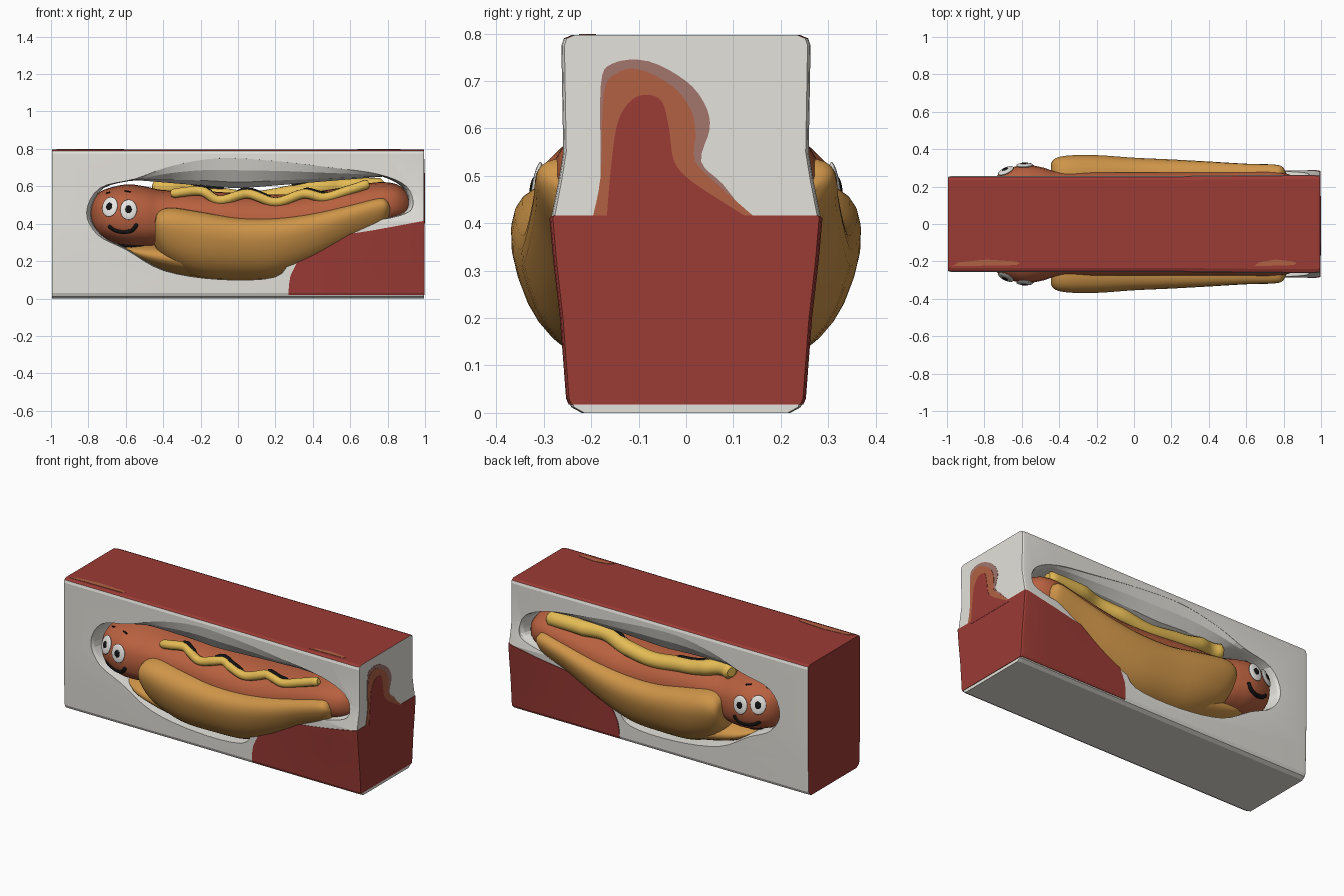
import bpy, bmesh, math
from mathutils import Vector

if "Cube" in bpy.data.objects:
    bpy.data.objects.remove(bpy.data.objects["Cube"])


def material(name, r, g, b):
    m = bpy.data.materials.new(name)
    m.diffuse_color = (r, g, b, 1)
    m.use_nodes = True
    m.node_tree.nodes["Principled BSDF"].inputs["Base Color"].default_value = (r, g, b, 1)
    return m


RED = material("carton_red", .33, .044, .036)
WHITE = material("carton_white", .78, .76, .71)
SAUSAGE = material("sausage_brown", .48, .118, .05)
BUN = material("bun_tan", .62, .3, .066)
MUSTARD = material("mustard_yellow", .78, .5, .09)
BLACK = material("black", .006, .006, .006)
EYE = material("eye_white", .8, .79, .76)
ORANGE = material("drip_orange", .44, .12, .055)
BROWN = material("drip_brown", .36, .18, .155)


# ---- helpers ----
def loft(name, rings, mats, angle=40):
    """Skin a row of equal-length rings and close both ends."""
    bm = bmesh.new()
    rows = [[bm.verts.new(p) for p in ring] for ring in rings]
    for a, b in zip(rows, rows[1:]):
        for i in range(len(a)):
            j = (i + 1) % len(a)
            bm.faces.new((a[i], a[j], b[j], b[i]))
    bm.faces.new(rows[0])
    bm.faces.new(rows[-1])
    bmesh.ops.recalc_face_normals(bm, faces=bm.faces)
    me = bpy.data.meshes.new(name)
    bm.to_mesh(me)
    bm.free()
    ob = bpy.data.objects.new(name, me)
    bpy.context.collection.objects.link(ob)
    for m in mats:
        me.materials.append(m)
    smooth(ob, angle)
    return ob


def select(ob):
    bpy.ops.object.select_all(action='DESELECT')
    ob.select_set(True)
    bpy.context.view_layer.objects.active = ob


def smooth(ob, angle):
    select(ob)
    bpy.ops.object.shade_smooth_by_angle(angle=math.radians(angle))


def boolean(ob, cutter, op):
    cutter.hide_render = True
    mod = ob.modifiers.new("cut", 'BOOLEAN')
    mod.object, mod.operation, mod.solver = cutter, op, 'EXACT'
    select(ob)
    bpy.ops.object.modifier_apply(modifier=mod.name)
    bpy.data.objects.remove(cutter)
    smooth(ob, 14)


def spline(pts, n=4, closed=False):
    """Catmull-Rom resampling of a few control points."""
    pts = [Vector(p) for p in pts]
    k = len(pts)
    at = (lambda i: pts[i % k]) if closed else (lambda i: pts[max(0, min(k - 1, i))])
    out = []
    for i in range(k if closed else k - 1):
        a, b, c, d = (at(i + o) for o in (-1, 0, 1, 2))
        for s in range(n):
            t = s / n
            out.append(.5 * (2 * b + (c - a) * t + (2 * a - 5 * b + 4 * c - d) * t * t
                             + (3 * b - a - 3 * c + d) * t ** 3))
    return out if closed else out + [pts[-1]]


def spow(v, p):
    return math.copysign(abs(v) ** p, v)


def oval(x, low, high, half, yc=0, p=1, skew=0, n=28):
    ring = []
    for i in range(n):
        t = 2 * math.pi * i / n
        s = spow(math.sin(t), p)
        ring.append((x, yc + half * spow(math.cos(t), p) + skew * s,
                     (low + high) / 2 + (high - low) / 2 * s))
    return ring


def tube(name, pts, radius, mat):
    cu = bpy.data.curves.new(name, 'CURVE')
    cu.dimensions, cu.bevel_depth, cu.bevel_resolution = '3D', radius, 3
    cu.use_fill_caps = True
    sp = cu.splines.new('POLY')
    sp.points.add(len(pts) - 1)
    for i, p in enumerate(pts):
        sp.points[i].co = (*p, 1)
        sp.points[i].radius = .6 if i in (0, len(pts) - 1) else 1
    cu.materials.append(mat)
    ob = bpy.data.objects.new(name, cu)
    bpy.context.collection.objects.link(ob)


# ---- carton ----
PROFILE = [(.22, 0, 0), (.242, 0, .012), (.25, 0, .03), (.255, .008, .2), (.257, .02, .32),
           (.257, .028, .41), (.257, .012, .49), (.257, .002, .55), (.257, .006, .775),
           (.252, .006, .79), (.235, .006, .797)]
STATIONS = [(-.995, .975), (-.988, .99), (-.97, 1), (.2, 1), (.4, 1), (.6, 1), (.8, 1),
            (.97, 1), (.988, .99), (.995, .975)]


def carton_rings(grow):
    rings = []
    for x, s in STATIONS:
        b = max(0, min(1, (x - .25) / .5))
        half = [((y + k * b + grow) * s, z) for y, k, z in PROFILE]
        ring = half + [(-y, z) for y, z in reversed(half)]
        rings.append([(x + math.copysign(grow, x), y, z) for y, z in ring])
    return rings


carton = loft("carton", carton_rings(0), [WHITE, RED])
for f in carton.data.polygons:
    f.material_index = int(f.normal.z > .6 or f.normal.x < -.6)

# dished window through the carton
OUTLINE = spline([(-.81, .46), (-.75, .34), (-.6, .262), (-.4, .15), (-.1, .102), (.2, .115),
                  (.29, .22), (.4, .325), (.6, .39), (.87, .445), (.935, .5), (.9, .6), (.75, .665),
                  (.5, .7), (.2, .735), (-.1, .75), (-.35, .71), (-.55, .64), (-.74, .59)], 4, True)


def window_ring(y, t):
    ring = []
    for x, z in OUTLINE:
        inner = min(z, .588 + .08 * abs(x))
        ring.append((x * (1 - .03 * t), y, z + (inner - z) * t))
    return ring


depths = [(-.36, -.05), (-.256, 0), (-.24, .4), (-.2, .8), (-.12, 1)]
rows = depths + [(-y, t) for y, t in reversed(depths)]
boolean(carton, loft("window_cutter", [window_ring(y, t) for y, t in rows], []), 'DIFFERENCE')

# red wave around the +x end
wave = [(.27, .018), (.272, .07)] + [tuple(p) for p in spline(
    [(.28, .12), (.33, .215), (.41, .285), (.54, .334), (.75, .37), (1.1, .435)])] + [(1.1, .018)]
wrap = loft("red_wave", carton_rings(.003), [RED])
boolean(wrap, loft("wave_cutter", [[(x, y, z) for x, z in wave] for y in (-.5, .5)], []), 'INTERSECT')

# sauce drip on the +x end, in three thin layers
DRIPS = [
    ("drip_outer", BROWN, .9965, [(-.19, .4), (-.18, .5), (-.18, .69), (-.155, .737), (-.08, .742),
                                  (0, .7), (.04, .65), (.05, .6), (.032, .53), (.08, .48), (.14, .4)]),
    ("drip_middle", ORANGE, .998, [(-.2, .4), (-.18, .5), (-.174, .67), (-.15, .715), (-.1, .725),
                                   (-.03, .69), (.01, .64), (.02, .59), (.02, .53), (.08, .47), (.16, .4)]),
    ("drip_inner", RED, .9995, [(-.168, .4), (-.16, .5), (-.145, .61), (-.115, .66), (-.08, .671),
                                (-.05, .655), (-.036, .6), (-.025, .53), (.01, .49), (.07, .45), (.15, .4)])]
for name, mat, x1, pts in DRIPS:
    loft(name, [[(x, y, z) for y, z in spline(pts)] for x in (.99, x1)], [mat])

# orange streaks on the lid
for i, (a, b) in enumerate([(-.97, -.61), (.64, .87)]):
    pts = [(a, -.226), (a + .03, -.205), ((a + b) / 2, -.19), (b - .02, -.2), (b, -.21), (b - .02, -.22)]
    loft(f"lid_streak_{i}", [[(x, y, z) for x, y in pts] for z in (.79, .799)], [ORANGE])

# ---- sausage: x, bottom, top, half depth ----
ROUND = .75
BODY = spline([(-.79, .42, .48, .07), (-.775, .37, .53, .18), (-.72, .31, .58, .27), (-.6, .27, .61, .315),
               (-.5, .265, .6, .305), (-.4, .27, .58, .28), (-.2, .25, .575, .28), (.2, .2, .555, .28),
               (.4, .25, .57, .28), (.6, .33, .6, .28), (.75, .37, .622, .28), (.85, .4, .61, .255),
               (.915, .43, .56, .18), (.935, .47, .52, .07)], 5)
loft("sausage", [oval(*s, p=ROUND) for s in BODY], [SAUSAGE], 60)


def surface(x, z, side, out=0.0):
    """Point on the sausage flank at x, z."""
    i = max(1, next((k for k, s in enumerate(BODY) if s[0] >= x), len(BODY) - 1))
    a, b = BODY[i - 1], BODY[i]
    s = a.lerp(b, max(0, min(1, (x - a[0]) / (b[0] - a[0]))))
    u = min(.98, abs(z - (s[1] + s[2]) / 2) / ((s[2] - s[1]) / 2))
    return Vector((x, side * (s[3] * (1 - u ** (2 / ROUND)) ** (ROUND / 2) + out), z))


# ---- bun ----
BASE = spline([(-.6, .25, .28, .2), (-.5, .175, .3, .26), (-.3, .115, .3, .28), (-.1, .092, .3, .28),
               (.2, .1, .3, .26), (.4, .17, .3, .22)])
loft("bun_base", [oval(*s) for s in BASE], [BUN], 60)
HALF = spline([(-.445, .29, .4, .3), (-.43, .24, .46, .34), (-.36, .17, .487, .362), (-.2, .11, .465, .365),
               (0, .1, .432, .35), (.2, .11, .43, .34), (.4, .18, .455, .328), (.6, .28, .5, .315),
               (.75, .34, .537, .31), (.795, .38, .525, .295), (.812, .42, .49, .26)])
for side, label in ((-1, "front"), (1, "back")):
    loft("bun_" + label, [oval(x, lo, hi, w - .2, side * .19, .85, side * .055) for x, lo, hi, w in HALF],
         [BUN], 60)


# ---- mustard with dark slivers along its upper edge ----
SQUIRTS = {
    "front": (-1, .026, [(5, 11), (16, 24), (30, 38)],
              [(-.36, .56), (-.2, .575), (-.1, .525), (.05, .56), (.2, .515), (.35, .56),
               (.46, .54), (.58, .575), (.7, .615)]),
    "back": (1, .046, [(13, 18), (29, 41)],
             [(.78, .6), (.6, .6), (.42, .59), (.25, .555), (.08, .53), (-.1, .55),
              (-.2, .56), (-.33, .59), (-.45, .595)])}
for label, (side, r, slivers, pts) in SQUIRTS.items():
    path = []
    for x, z in spline(pts, 6):
        y = min(.25 - r, abs(surface(x, z - .035, side).y))
        path.append(Vector((x, side * y, z)))
    tube("mustard_" + label, path, r, MUSTARD)
    for n, (i, j) in enumerate(slivers):
        tube(f"mustard_gap_{label}_{n}", [p + Vector((0, -side * .012, r * .8)) for p in path[i:j]],
             .014, BLACK)


# ---- a face on each flank of the head ----
def disc(name, at, normal, size, mat):
    bpy.ops.mesh.primitive_uv_sphere_add(segments=24, ring_count=12, location=at)
    ob = bpy.context.object
    ob.name, ob.scale = name, size
    ob.rotation_euler = normal.to_track_quat('Z', 'Y').to_euler()
    ob.data.materials.append(mat)
    bpy.ops.object.shade_smooth()


for side, label in ((-1, "front"), (1, "back")):
    for n, (x, z) in enumerate([(-.685, .49), (-.585, .475)]):
        at = surface(x, z, side)
        dx = surface(x + .02, z, side) - surface(x - .02, z, side)
        dz = surface(x, z + .02, side) - surface(x, z - .02, side)
        normal = dx.cross(dz).normalized() * -side
        disc(f"eye_{label}_{n}", at, normal, (.045, .055, .011), EYE)
        disc(f"pupil_{label}_{n}", at + normal * .009, normal, (.018, .021, .006), BLACK)
    mouth = spline([(-.69, .39), (-.66, .367), (-.61, .356), (-.565, .367), (-.54, .4)])
    tube("mouth_" + label, [surface(x, z, side, -.005) for x, z in mouth], .012, BLACK)
    for n, (a, b) in enumerate([((-.705, .562), (-.685, .567)), ((-.605, .575), (-.575, .57))]):
        tube(f"brow_{label}_{n}", [surface(*a, side), surface(*b, side)], .008, BLACK)
    chin = spline([(-.73, .328), (-.68, .3), (-.6, .284), (-.5, .28)])
    tube("chin_seam_" + label, [surface(x, z, side) for x, z in chin], .008, BLACK)
